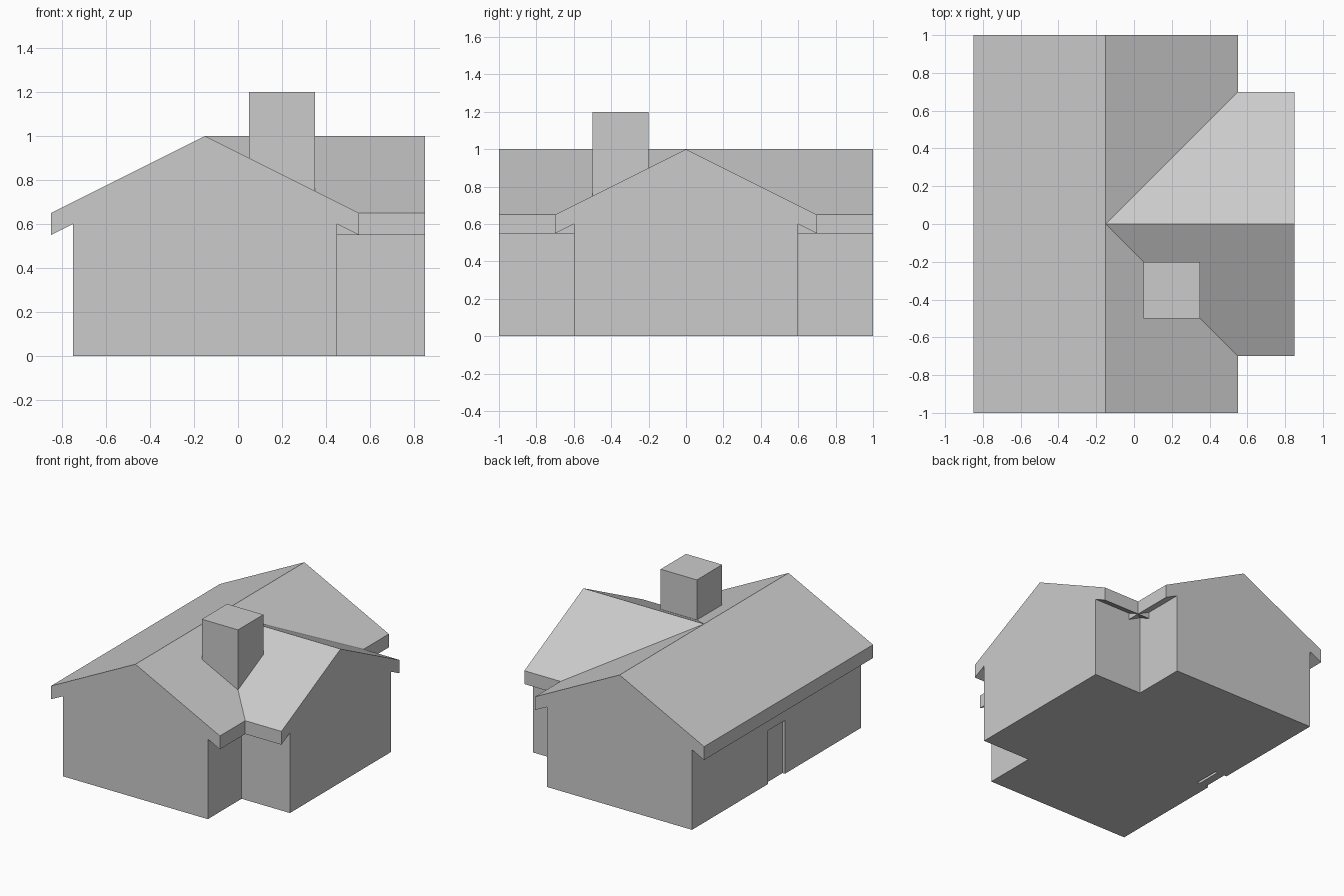
import bpy, bmesh
from mathutils import Vector

if "Cube" in bpy.data.objects:
    bpy.data.objects.remove(bpy.data.objects["Cube"])


def add_mesh(name, bm):
    bmesh.ops.recalc_face_normals(bm, faces=bm.faces)
    mesh = bpy.data.meshes.new(name)
    bm.to_mesh(mesh)
    bm.free()
    obj = bpy.data.objects.new(name, mesh)
    bpy.context.collection.objects.link(obj)
    return obj


def box(name, lo, hi):
    bm = bmesh.new()
    bmesh.ops.create_cube(bm, size=1)
    for v in bm.verts:
        v.co = Vector([lo[i] if v.co[i] < 0 else hi[i] for i in range(3)])
    return add_mesh(name, bm)


def gable_block(name, half_wall, place, start, end):
    """Extrude a gabled wall-and-eaves profile; place(across, along, z) -> point."""
    eave = half_wall + 0.1
    half = [(half_wall, 0), (half_wall, 0.6), (eave, 0.55), (eave, 0.65)]
    profile = half + [(0, 1)] + [(-a, z) for a, z in reversed(half)]
    bm = bmesh.new()
    face = bm.faces.new([bm.verts.new(place(a, start, z)) for a, z in profile])
    new = bmesh.ops.extrude_face_region(bm, geom=[face])["geom"]
    shift = Vector(place(0, end, 0)) - Vector(place(0, start, 0))
    bmesh.ops.translate(bm, vec=shift, verts=[g for g in new if isinstance(g, bmesh.types.BMVert)])
    return add_mesh(name, bm)


def boolean(target, tool, operation):
    mod = target.modifiers.new(operation, "BOOLEAN")
    mod.operation, mod.object, mod.solver = operation, tool, "EXACT"
    bpy.context.view_layer.objects.active = target
    bpy.ops.object.modifier_apply(modifier=mod.name)
    bpy.data.objects.remove(tool)


# Main house along y, joined with the side wing along x
house = gable_block("house", 0.6, lambda a, l, z: (a - 0.15, l, z), -1, 1)
wing = gable_block("wing", 0.6, lambda a, l, z: (l, a, z), -0.15, 0.85)
boolean(house, wing, "UNION")

# Doorway in the left wall, with a slightly recessed door
opening = box("door_opening", (-0.9, -0.1, -0.1), (-0.65, 0.1, 0.4))
boolean(house, opening, "DIFFERENCE")
box("door", (-0.73, -0.1, 0), (-0.67, 0.1, 0.4))

# Chimney in the roof valley
box("chimney", (0.05, -0.5, 0.6), (0.35, -0.2, 1.2))
